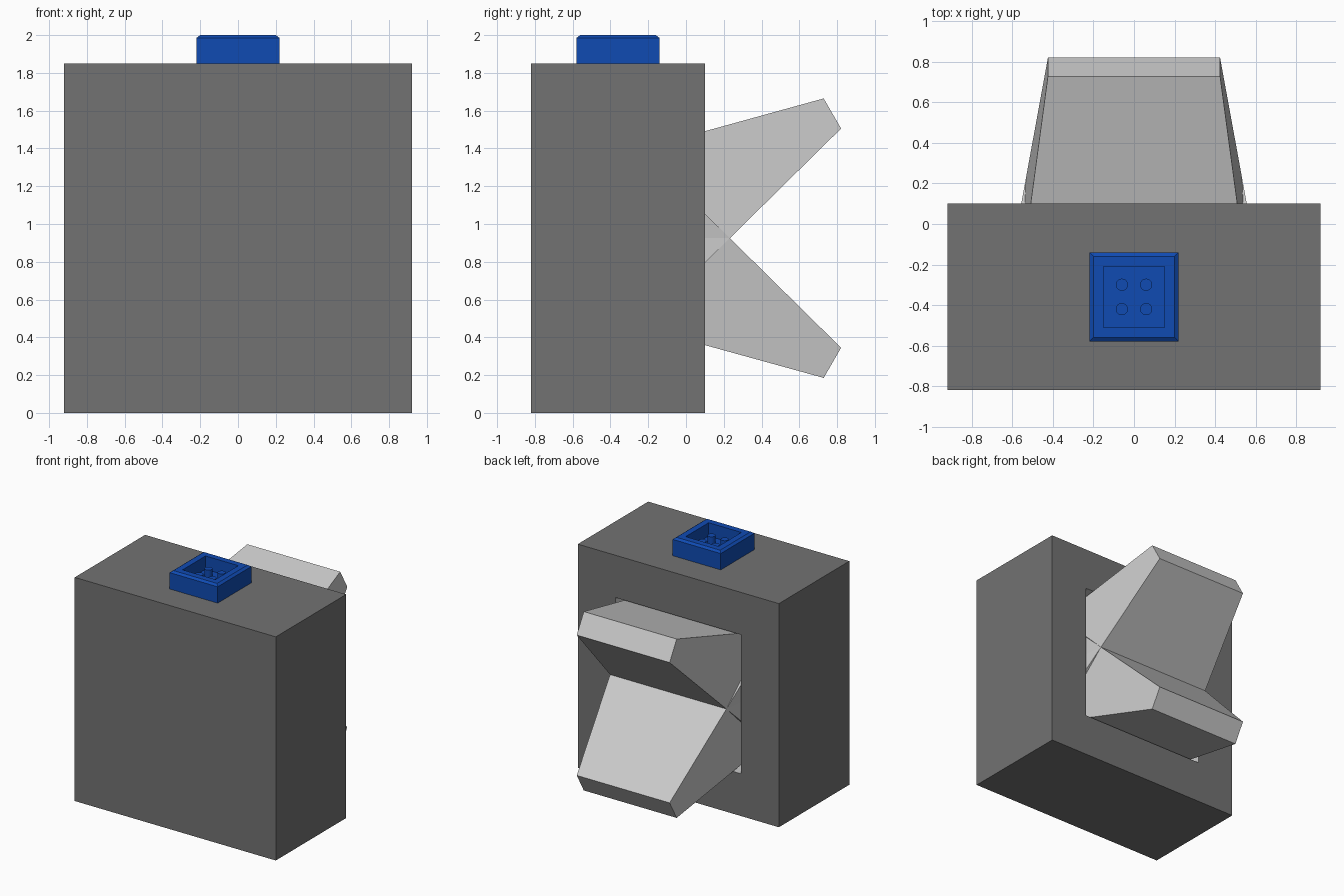
import bpy, bmesh
from math import radians
from mathutils import Vector, Matrix

if "Cube" in bpy.data.objects:
    bpy.data.objects.remove(bpy.data.objects["Cube"])


def material(name, r, g, b):
    m = bpy.data.materials.new(name)
    m.diffuse_color = (r, g, b, 1)
    m.use_nodes = True
    m.node_tree.nodes["Principled BSDF"].inputs["Base Color"].default_value = m.diffuse_color
    return m


def loft(name, rings, matrix, mats=(), inner_from=None):
    """Join rectangular rings (half width, half height, distance along local z), capped both ends."""
    bm = bmesh.new()
    loops = [[bm.verts.new((sx * w, sy * h, d))
              for sx, sy in ((-1, -1), (1, -1), (1, 1), (-1, 1))] for w, h, d in rings]
    bm.faces.new(loops[0])
    for i in range(len(loops) - 1):
        a, b = loops[i], loops[i + 1]
        for k in range(4):
            f = bm.faces.new((a[k], a[(k + 1) % 4], b[(k + 1) % 4], b[k]))
            if inner_from is not None and i >= inner_from:
                f.material_index = 1
    cap = bm.faces.new(loops[-1])
    if inner_from is not None:
        cap.material_index = 1
    bm.transform(matrix)
    bmesh.ops.recalc_face_normals(bm, faces=bm.faces)
    me = bpy.data.meshes.new(name)
    bm.to_mesh(me)
    bm.free()
    for m in mats:
        me.materials.append(m)
    ob = bpy.data.objects.new(name, me)
    bpy.context.collection.objects.link(ob)
    return ob


dark = material("dark_grey", 0.17, 0.17, 0.17)
light = material("light_grey", 0.8, 0.8, 0.8)
blue = material("blue", 0.005, 0.07, 0.45)

MID_Z, MID_Y = 0.925, -0.36


def along(direction, origin):
    """Local z follows direction (in the yz plane), local x stays world x."""
    z = Vector(direction).normalized()
    x = Vector((1, 0, 0))
    y = z.cross(x)
    m = Matrix((x, y, z)).transposed().to_4x4()
    return Matrix.Translation(origin) @ m


# Body with a square socket sunk into its back
loft("body",
     [(0.92, 0.925, -0.82), (0.92, 0.925, 0.10), (0.575, 0.575, 0.10), (0.575, 0.575, -0.40)],
     along((0, 1, 0), (0, 0, MID_Z)), (dark, light), inner_from=2)

# Two tapered jaws, mirrored about the middle height
for name, s in (("upper_jaw", 1), ("lower_jaw", -1)):
    axis = Matrix.Rotation(radians(30 * s), 3, 'X') @ Vector((0, 1, 0))
    tip = Vector((0, 0.775, MID_Z + s * 0.66))
    loft(name, [(0.575, 0.382, -1.115), (0.425, 0.092, 0)], along(axis, tip), (light,))

# Button with chamfered rim and recessed top
loft("button",
     [(0.22, 0.22, 1.85), (0.22, 0.22, 1.985), (0.20, 0.20, 2.0),
      (0.15, 0.15, 2.0), (0.15, 0.15, 1.89)],
     Matrix.Translation((0, MID_Y, 0)), (blue,))

# Four small pegs in the button recess
for i, (sx, sy) in enumerate(((-1, -1), (1, -1), (1, 1), (-1, 1))):
    bpy.ops.mesh.primitive_cylinder_add(vertices=32, radius=0.03, depth=0.065,
                                        location=(sx * 0.06, MID_Y + sy * 0.06, 1.9225))
    peg = bpy.context.object
    peg.name = f"button_peg_{i + 1}"
    peg.data.materials.append(blue)
    bpy.ops.object.shade_smooth_by_angle()
